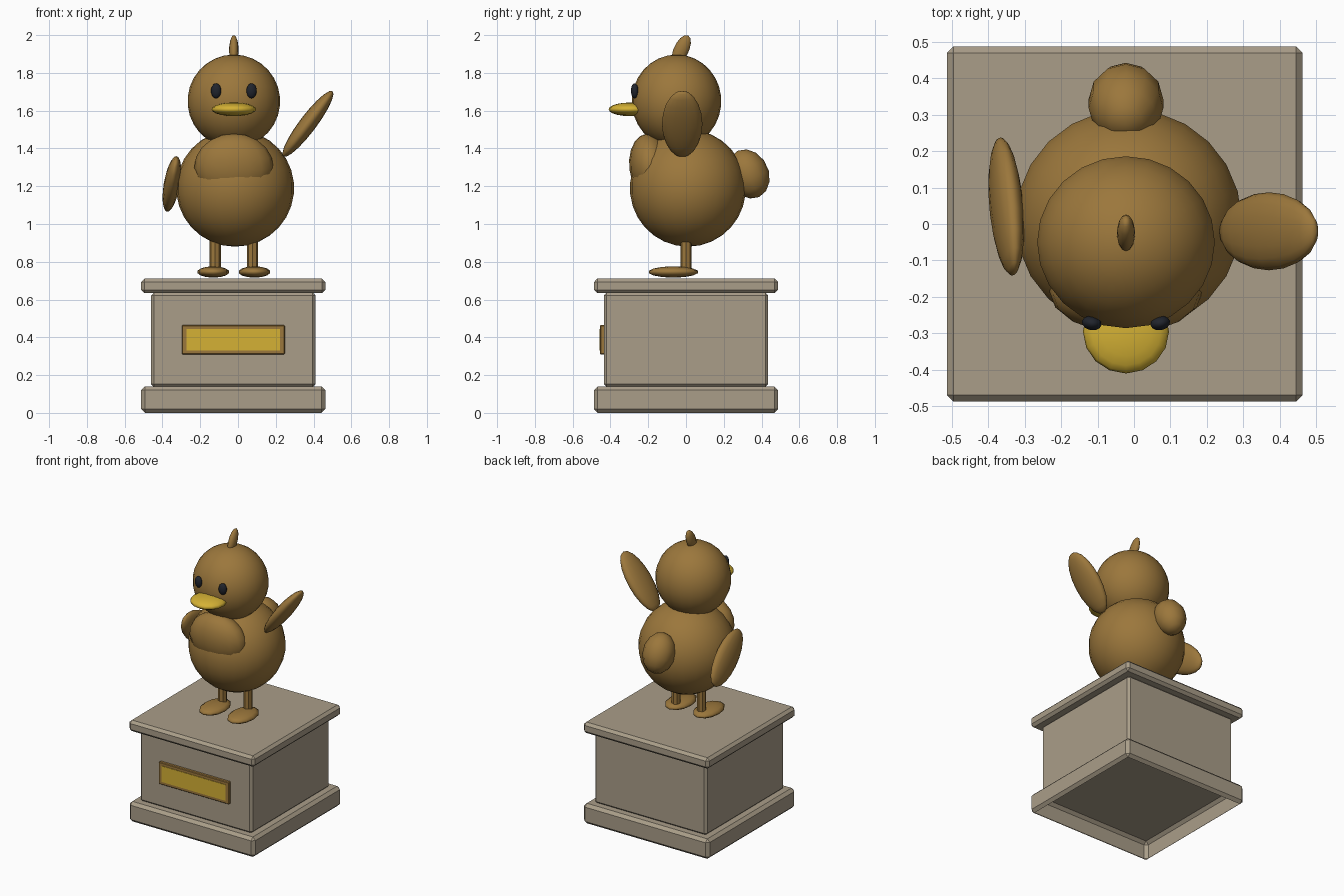
import bpy, bmesh, math
from mathutils import Matrix, Euler

cube = bpy.data.objects.get("Cube")
if cube:
    bpy.data.objects.remove(cube, do_unlink=True)

CX = -0.022  # centre line of bird and pedestal


def material(name, rgb):
    m = bpy.data.materials.new(name)
    m.use_nodes = True
    m.diffuse_color = (*rgb, 1)
    bsdf = next(n for n in m.node_tree.nodes if n.type == 'BSDF_PRINCIPLED')
    bsdf.inputs["Base Color"].default_value = (*rgb, 1)
    bsdf.inputs["Roughness"].default_value = 0.7
    return m


BRONZE = material("bronze brown", (0.33, 0.185, 0.045))
STONE = material("warm grey stone", (0.40, 0.34, 0.25))
GOLD = material("gold yellow", (0.66, 0.44, 0.035))
DARK = material("dark navy", (0.015, 0.018, 0.026))


def finish(bm, name, mat, smooth=False):
    mesh = bpy.data.meshes.new(name)
    for f in bm.faces:
        f.smooth = smooth
    bm.to_mesh(mesh)
    bm.free()
    mesh.materials.append(mat)
    ob = bpy.data.objects.new(name, mesh)
    bpy.context.collection.objects.link(ob)
    return ob


def ellipsoid(name, mat, centre, radii, tilt=(0, 0, 0), seg=16):
    bm = bmesh.new()
    bmesh.ops.create_uvsphere(bm, u_segments=seg, v_segments=seg * 5 // 8, radius=1)
    rot = Euler([math.radians(a) for a in tilt]).to_matrix().to_4x4()
    bm.transform(Matrix.Translation(centre) @ rot @ Matrix.Diagonal((*radii, 1)))
    return finish(bm, name, mat, True)


def block(name, mat, centre, size, bevel=0, open_bottom=False):
    bm = bmesh.new()
    bmesh.ops.create_cube(bm, size=1)
    bm.transform(Matrix.Translation(centre) @ Matrix.Diagonal((*size, 1)))
    if bevel:
        bmesh.ops.bevel(bm, geom=bm.edges[:], offset=bevel, segments=1,
                        affect='EDGES', profile=0.5)
    if open_bottom:
        low = min(bm.faces, key=lambda f: f.calc_center_median().z)
        bmesh.ops.delete(bm, geom=[low], context='FACES_ONLY')
    return finish(bm, name, mat)


# Pedestal
PX = -0.025
block("pedestal_base", STONE, (PX, 0, 0.07), (0.975, 0.975, 0.14), 0.02, True)
block("pedestal_block", STONE, (PX, 0, 0.387), (0.87, 0.87, 0.5), 0.015)
block("pedestal_cap", STONE, (PX, 0, 0.672), (0.975, 0.975, 0.077), 0.018)

# Plaque
block("plaque_frame", BRONZE, (PX, -0.44, 0.387), (0.545, 0.03, 0.155), 0.004)
block("plaque_panel", GOLD, (PX, -0.455, 0.387), (0.495, 0.006, 0.112))

# Body and head
ellipsoid("body", BRONZE, (CX + 0.007, 0.01, 1.19), (0.312, 0.307, 0.31), seg=24)
ellipsoid("chest_fluff", BRONZE, (CX, -0.185, 1.3), (0.21, 0.115, 0.18), (8, 0, 0))
ellipsoid("head", BRONZE, (CX, -0.05, 1.65), (0.245, 0.237, 0.247), seg=24)
ellipsoid("crest", BRONZE, (CX, -0.025, 1.922), (0.025, 0.04, 0.085), (-25, 0, 0), 12)
ellipsoid("tail", BRONZE, (CX, 0.33, 1.265), (0.105, 0.108, 0.135), (25, 0, 0), 12)
ellipsoid("beak", GOLD, (CX, -0.295, 1.607), (0.118, 0.115, 0.036))

# Wings: one raised, one resting
ellipsoid("left_wing", BRONZE, (0.37, -0.02, 1.53), (0.045, 0.107, 0.217), (0, 37, 0))
ellipsoid("right_wing", BRONZE, (-0.35, 0.048, 1.212), (0.043, 0.105, 0.217), (56, 10, 0))

# Paired parts
for name, s in (("left", 1), ("right", -1)):
    ellipsoid(name + "_eye", DARK, (CX + s * 0.094, -0.272, 1.705),
              (0.028, 0.02, 0.04), (0, 0, s * 12), 12)
    ellipsoid(name + "_foot", BRONZE, (CX + s * 0.109, -0.067, 0.746),
              (0.085, 0.133, 0.03), seg=12)
    bm = bmesh.new()
    bmesh.ops.create_cone(bm, cap_ends=True, segments=8, radius1=0.03, radius2=0.03, depth=0.22)
    bm.transform(Matrix.Translation((CX + s * 0.099, 0, 0.85)))
    finish(bm, name + "_leg", BRONZE)
